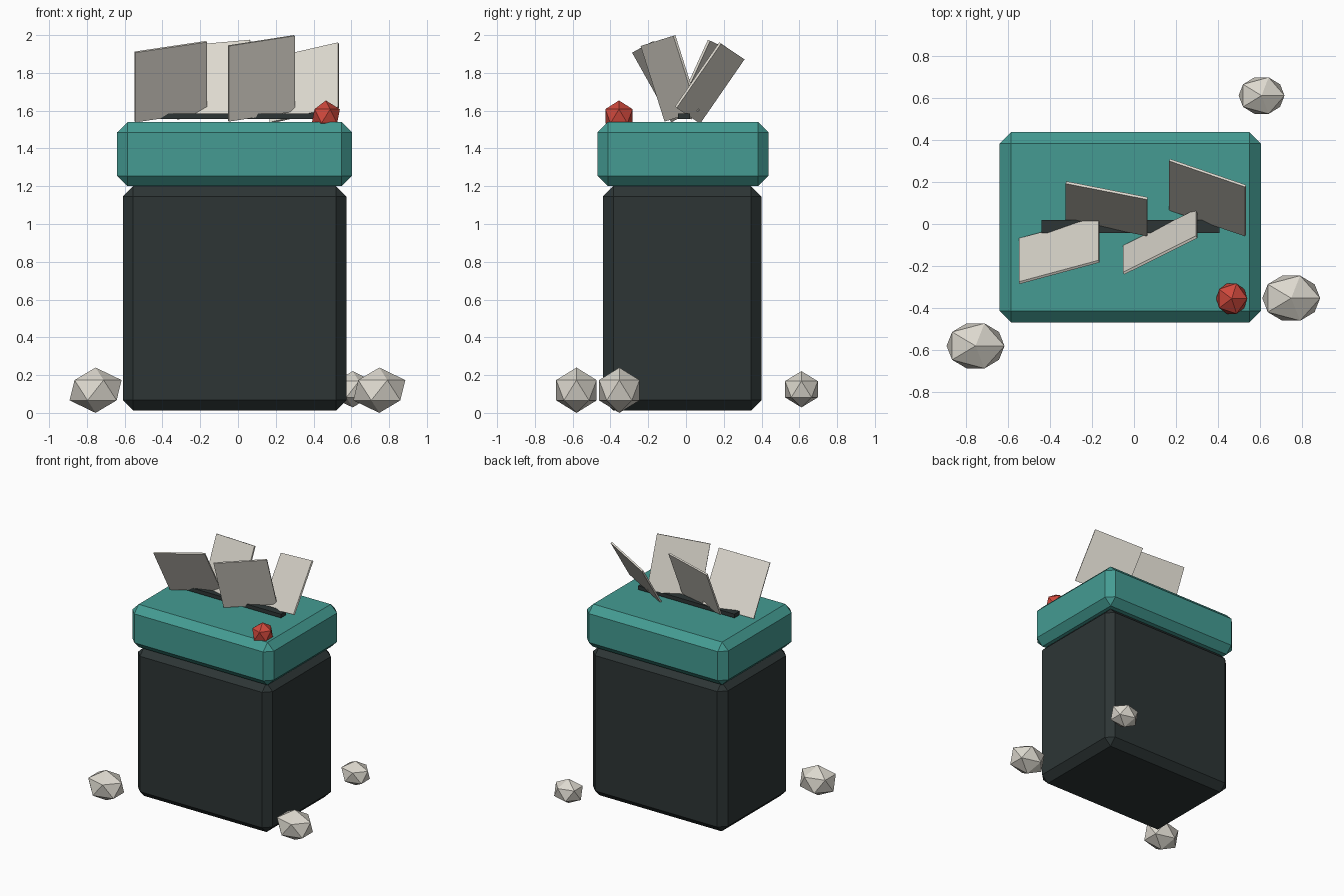
import bpy, bmesh
from mathutils import Vector, Matrix

if "Cube" in bpy.data.objects:
    bpy.data.objects.remove(bpy.data.objects["Cube"])


def material(name, rgb):
    m = bpy.data.materials.new(name)
    m.diffuse_color = (*rgb, 1)
    m.use_nodes = True
    m.node_tree.nodes["Principled BSDF"].inputs["Base Color"].default_value = m.diffuse_color
    return m


DARK = material("dark_charcoal", (0.026, 0.036, 0.036))
TEAL = material("teal", (0.058, 0.33, 0.29))
CREAM = material("paper_cream", (0.72, 0.69, 0.62))
RED = material("red", (0.62, 0.065, 0.045))


def finish(name, bm, mat):
    mesh = bpy.data.meshes.new(name)
    bmesh.ops.recalc_face_normals(bm, faces=bm.faces)
    bm.to_mesh(mesh)
    bm.free()
    mesh.materials.append(mat)
    ob = bpy.data.objects.new(name, mesh)
    bpy.context.collection.objects.link(ob)
    return ob


def box(name, lo, hi, mat, chamfer=0):
    lo, hi = Vector(lo), Vector(hi)
    bm = bmesh.new()
    bmesh.ops.create_cube(bm, size=1, matrix=Matrix.Translation((lo + hi) / 2)
                          @ Matrix.Diagonal((*(hi - lo), 1)))
    if chamfer:
        bmesh.ops.bevel(bm, geom=bm.edges[:], offset=chamfer, segments=1,
                        profile=0.5, affect='EDGES')
    return finish(name, bm, mat)


def sheet(name, top_left, top_right, bottom_left, mat, thick=0.013):
    """Thin card spanned by three of its corners."""
    tl, tr, bl = Vector(top_left), Vector(top_right), Vector(bottom_left)
    u, v = tr - tl, tl - bl
    n = u.cross(v).normalized() * thick
    m = Matrix((u, v, n)).transposed().to_4x4()
    m.translation = (tr + bl) / 2
    bm = bmesh.new()
    bmesh.ops.create_cube(bm, size=1, matrix=m)
    return finish(name, bm, mat)


def lump(name, centre, radii, mat):
    """Twenty-sided ball, stretched by its radii."""
    bm = bmesh.new()
    bmesh.ops.create_icosphere(bm, subdivisions=1, radius=1,
                               matrix=Matrix.Translation(centre)
                               @ Matrix.Diagonal((*radii, 1)))
    return finish(name, bm, mat)


# Bin body, lid and slot plate hovering just above the lid
box("bin_body", (-0.61, -0.44, 0.013), (0.575, 0.40, 1.20), DARK, 0.055)
box("bin_lid", (-0.64, -0.468, 1.20), (0.604, 0.437, 1.54), TEAL, 0.055)
box("paper_slot", (-0.44, -0.043, 1.555), (0.408, 0.02, 1.585), DARK)

# Sheets sticking out of the slot, two leaning forward and two back
SHEETS = [
    ((-0.546, -0.28, 1.91), (-0.167, -0.178, 1.966), (-0.546, -0.073, 1.541)),
    ((-0.050, -0.235, 1.944), (0.298, -0.062, 1.998), (-0.050, -0.108, 1.544)),
    ((-0.324, 0.198, 1.938), (0.064, 0.122, 1.973), (-0.324, 0.024, 1.556)),
    ((0.169, 0.305, 1.875), (0.531, 0.181, 1.958), (0.169, 0.07, 1.535)),
]
for i, corners in enumerate(SHEETS, 1):
    sheet(f"paper_sheet_{i}", *corners, CREAM)

# Crumpled paper balls on the floor and the red button on the lid
lump("paper_ball_front_left", (-0.754, -0.58, 0.12), (0.154, 0.126, 0.12), CREAM)
lump("paper_ball_front_right", (0.748, -0.353, 0.12), (0.154, 0.126, 0.12), CREAM)
lump("paper_ball_back", (0.607, 0.611, 0.125), (0.122, 0.102, 0.096), CREAM)
lump("red_button", (0.465, -0.355, 1.571), (0.083, 0.085, 0.083), RED)
